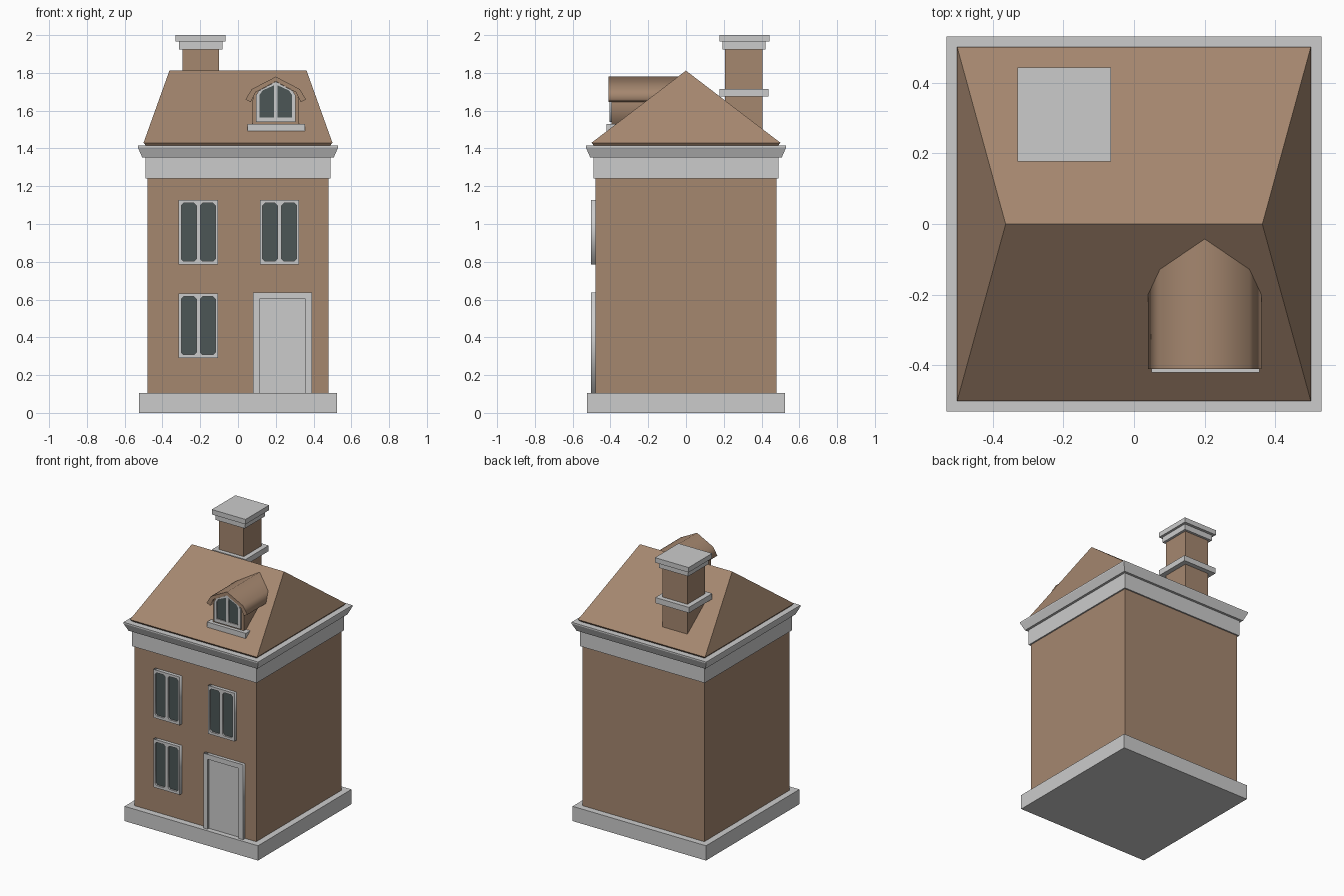
import bpy, bmesh
from mathutils import Matrix

if "Cube" in bpy.data.objects:
    bpy.data.objects.remove(bpy.data.objects["Cube"])


def material(name, rgb):
    m = bpy.data.materials.new(name)
    m.diffuse_color = (*rgb, 1)
    m.use_nodes = True
    m.node_tree.nodes["Principled BSDF"].inputs["Base Color"].default_value = m.diffuse_color
    return m


BRICK = material("brick_brown", (0.376, 0.242, 0.159))
STONE = material("stone_grey", (0.60, 0.60, 0.60))
GLASS = material("dark_glass", (0.072, 0.093, 0.093))


def add(name, mesh, mat):
    mesh.name = name
    mesh.materials.clear()
    mesh.materials.append(mat)
    obj = bpy.data.objects.new(name, mesh)
    bpy.context.collection.objects.link(obj)
    return obj


def stack(name, rings, mat):
    """Solid lofted through rectangles (x0, x1, y0, y1, z)."""
    bm = bmesh.new()
    loops = [[bm.verts.new(p) for p in ((a, c, z), (b, c, z), (b, d, z), (a, d, z))]
             for a, b, c, d, z in rings]
    bm.faces.new(loops[0][::-1])
    bm.faces.new(loops[-1])
    for lo, hi in zip(loops, loops[1:]):
        for i in range(4):
            j = (i + 1) % 4
            bm.faces.new((lo[i], lo[j], hi[j], hi[i]))
    mesh = bpy.data.meshes.new(name)
    bm.to_mesh(mesh)
    bm.free()
    return add(name, mesh, mat)


def box(name, x0, x1, y0, y1, z0, z1, mat):
    return stack(name, [(x0, x1, y0, y1, z0), (x0, x1, y0, y1, z1)], mat)


def square(h, z):
    return (-h, h, -h, h, z)


def plate(name, outlines, y0, y1, mat):
    """Extrude x-z outlines (inner ones become holes) from y0 to y1."""
    cu = bpy.data.curves.new(name, 'CURVE')
    cu.dimensions = '2D'
    cu.fill_mode = 'BOTH'
    cu.extrude = (y1 - y0) / 2
    for pts in outlines:
        s = cu.splines.new('POLY')
        s.points.add(len(pts) - 1)
        for p, (x, z) in zip(s.points, pts):
            p.co = (x, z, 0, 1)
        s.use_cyclic_u = True
    tmp = bpy.data.objects.new(name + "_curve", cu)
    bpy.context.collection.objects.link(tmp)
    deps = bpy.context.evaluated_depsgraph_get()
    mesh = bpy.data.meshes.new_from_object(tmp.evaluated_get(deps))
    bpy.data.objects.remove(tmp)
    mesh.transform(Matrix.Translation((0, (y0 + y1) / 2, 0)) @ Matrix.Rotation(1.5707963, 4, 'X'))
    bm = bmesh.new()
    bm.from_mesh(mesh)
    bmesh.ops.remove_doubles(bm, verts=bm.verts, dist=1e-5)
    bmesh.ops.recalc_face_normals(bm, faces=bm.faces)
    bm.to_mesh(mesh)
    bm.free()
    return add(name, mesh, mat)


def rect(x0, x1, z0, z1):
    return [(x0, z0), (x1, z0), (x1, z1), (x0, z1)]


def pane(x0, x1, z0, z1, c=0.012):
    return [(x0 + c, z0), (x1 - c, z0), (x1, z0 + c), (x1, z1 - c),
            (x1 - c, z1), (x0 + c, z1), (x0, z1 - c), (x0, z0 + c)]


# House body
box("plinth", -0.525, 0.525, -0.525, 0.525, 0, 0.105, STONE)
box("walls", -0.48, 0.48, -0.48, 0.48, 0.10, 1.25, BRICK)
stack("frieze", [square(0.49, 1.24), square(0.49, 1.36)], STONE)
stack("cornice", [square(0.507, 1.352), square(0.53, 1.405), square(0.53, 1.415)], STONE)

# Hipped roof with a short ridge and a bevelled eave
roof = stack("roof", [square(0.485, 1.412), square(0.5, 1.43),
                      (-0.363, 0.363, -0.0005, 0.0005, 1.812)], BRICK)
bm = bmesh.new()
bm.from_mesh(roof.data)
bmesh.ops.remove_doubles(bm, verts=bm.verts, dist=0.002)
bm.to_mesh(roof.data)
bm.free()

# Chimney with band and stepped cap
box("chimney_stack", -0.295, -0.1, 0.207, 0.405, 1.45, 1.93, BRICK)
box("chimney_band", -0.33, -0.065, 0.177, 0.438, 1.675, 1.715, STONE)
box("chimney_cap_lower", -0.313, -0.082, 0.193, 0.422, 1.925, 1.966, STONE)
box("chimney_cap_upper", -0.33, -0.065, 0.177, 0.442, 1.965, 2.0, STONE)

# Two-pane windows
for label, x, z in (("lower_left", -0.21, 0.29), ("upper_left", -0.21, 0.785),
                    ("upper_right", 0.22, 0.785)):
    panes = [pane(x + a, x + b, z + 0.018, z + 0.325)
             for a, b in ((-0.09, -0.011), (0.011, 0.09))]
    plate("window_frame_" + label, [rect(x - 0.104, x + 0.104, z, z + 0.343)] + panes,
          -0.504, -0.475, STONE)
    plate("window_glass_" + label, [rect(x - 0.095, x + 0.095, z + 0.01, z + 0.333)],
          -0.492, -0.484, GLASS)

# Door and surround
plate("door_frame", [[(0.08, 0.1), (0.113, 0.1), (0.113, 0.602), (0.358, 0.602), (0.358, 0.1),
                      (0.393, 0.1), (0.393, 0.637), (0.08, 0.637)]], -0.504, -0.475, STONE)
box("door", 0.11, 0.362, -0.488, -0.476, 0.1, 0.606, STONE)

# Dormer, symmetric about x = 0.2
CX = 0.2


def mirrored(half):
    """Half profile (offset from centre, z) starting on the axis, mirrored."""
    return [(CX + x, z) for x, z in half] + [(CX - x, z) for x, z in half[:0:-1]]


outer = [(0, 1.78), (0.127, 1.714), (0.16, 1.66)]
inner = [(0, 1.755), (0.107, 1.697), (0.133, 1.645)]
roof_outline = ([(CX - x, z) for x, z in outer[::-1]] + [(CX + x, z) for x, z in outer[1:]]
                + [(CX + x, z) for x, z in inner[::-1]] + [(CX - x, z) for x, z in inner[1:]])
plate("dormer_roof", [roof_outline], -0.41, -0.04, BRICK)
plate("dormer_body", [mirrored([(0, 1.76), (0.11, 1.70), (0.122, 1.66), (0.122, 1.50)])],
      -0.395, -0.06, BRICK)
box("dormer_sill", 0.05, 0.355, -0.42, -0.36, 1.493, 1.53, STONE)
left = [(0.115, 1.565), (0.19, 1.565), (0.19, 1.734), (0.13, 1.707), (0.115, 1.685)]
right = [(2 * CX - x, z) for x, z in left]
plate("dormer_window_frame",
      [mirrored([(0, 1.754), (0.09, 1.705), (0.105, 1.68), (0.105, 1.54)]), left, right],
      -0.406, -0.39, STONE)
plate("dormer_glass", [mirrored([(0, 1.745), (0.08, 1.705), (0.095, 1.68), (0.095, 1.555)])],
      -0.4, -0.394, GLASS)
